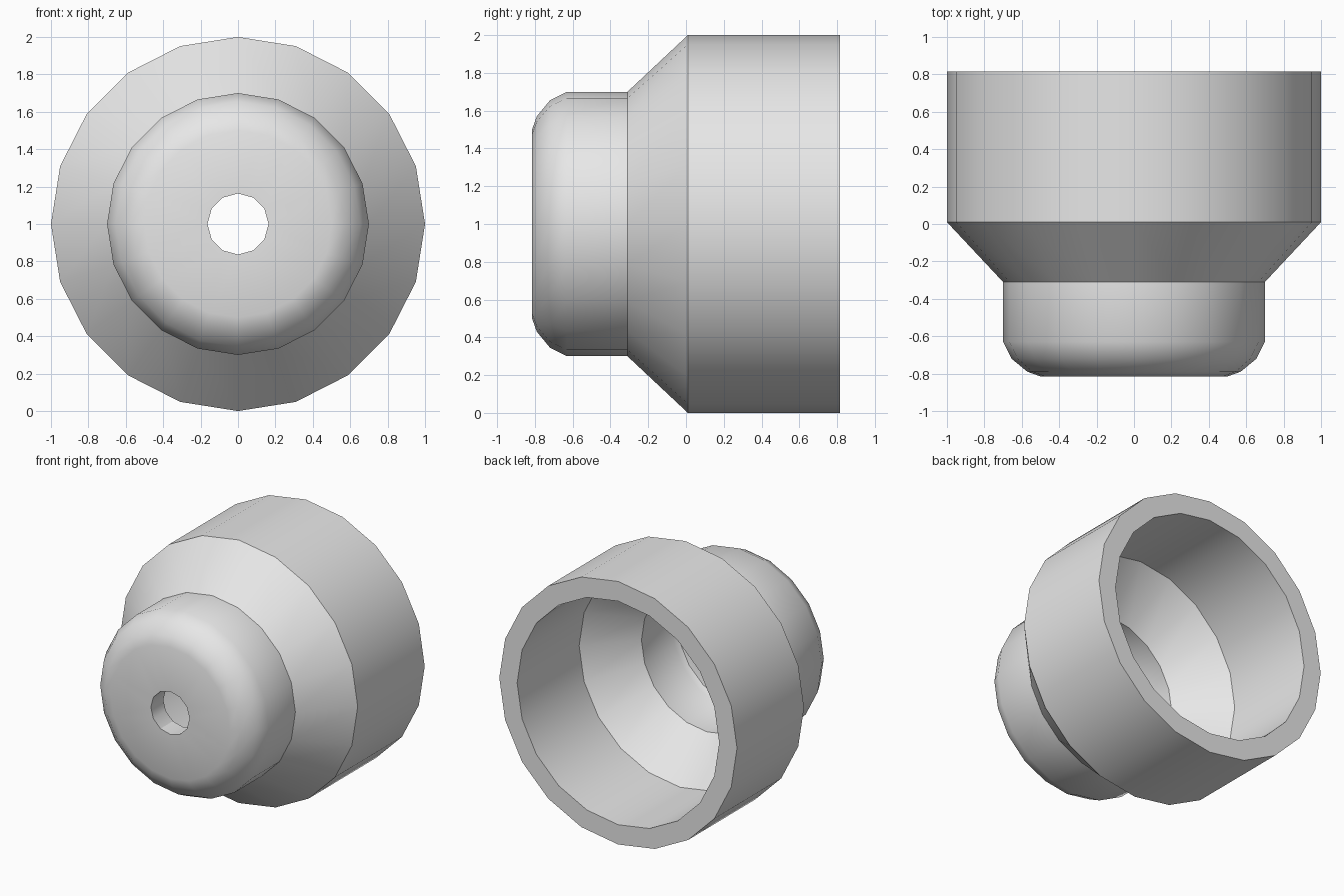
import bpy, bmesh, math

if "Cube" in bpy.data.objects:
    bpy.data.objects.remove(bpy.data.objects["Cube"], do_unlink=True)

SIDES, HOLE_SIDES = 20, 12
HOLE_RADIUS = 0.163
FRONT, BACK, WALL = -0.815, 0.815, 0.15

# Half sections as (radius, y), front to back
outer_profile = [(0.5, FRONT), (0.57, -0.79), (0.655, -0.72), (0.7, -0.63),
                 (0.7, -0.31), (1.0, 0.01), (1.0, BACK)]
inner_profile = [(0.47, FRONT + WALL), (0.53, -0.65), (0.55, -0.61),
                 (0.55, -0.25), (0.85, 0.07), (0.85, BACK)]

bm = bmesh.new()


def ring(radius, y, sides):
    angles = [math.tau * i / sides for i in range(sides)]
    return [bm.verts.new((radius * math.cos(a), y, 1 + radius * math.sin(a)))
            for a in angles]


def skin(rings):
    for a, b in zip(rings, rings[1:]):
        n = len(a)
        for i in range(n):
            j = (i + 1) % n
            bm.faces.new((a[i], a[j], b[j], b[i]))


def loop_edges(verts):
    return [bm.edges.get((v, verts[i - 1])) for i, v in enumerate(verts)]


# Stepped shell: outside, back rim and inside in one closed skin
outer = [ring(r, y, SIDES) for r, y in outer_profile]
inner = [ring(r, y, SIDES) for r, y in inner_profile]
skin(outer + inner[::-1])

# Hole through the front wall
hole = [ring(HOLE_RADIUS, y, HOLE_SIDES) for y in (FRONT, FRONT + WALL)]
skin(hole)

# Flat front wall, outside and inside, around the hole
for rim, opening in ((outer[0], hole[0]), (inner[0], hole[1])):
    bmesh.ops.triangle_fill(bm, edges=loop_edges(rim) + loop_edges(opening),
                            use_beauty=True)

bmesh.ops.recalc_face_normals(bm, faces=bm.faces)
mesh = bpy.data.meshes.new("stepped_cup")
bm.to_mesh(mesh)
bm.free()

# Plain grey finish
grey = bpy.data.materials.new("light_grey")
grey.use_nodes = True
colour = (0.8, 0.8, 0.8, 1)
grey.diffuse_color = colour
grey.node_tree.nodes["Principled BSDF"].inputs["Base Color"].default_value = colour
mesh.materials.append(grey)

cup = bpy.data.objects.new("stepped_cup", mesh)
bpy.context.collection.objects.link(cup)
bpy.ops.object.select_all(action="DESELECT")
cup.select_set(True)
bpy.context.view_layer.objects.active = cup
bpy.ops.object.shade_smooth_by_angle(angle=math.radians(30))
